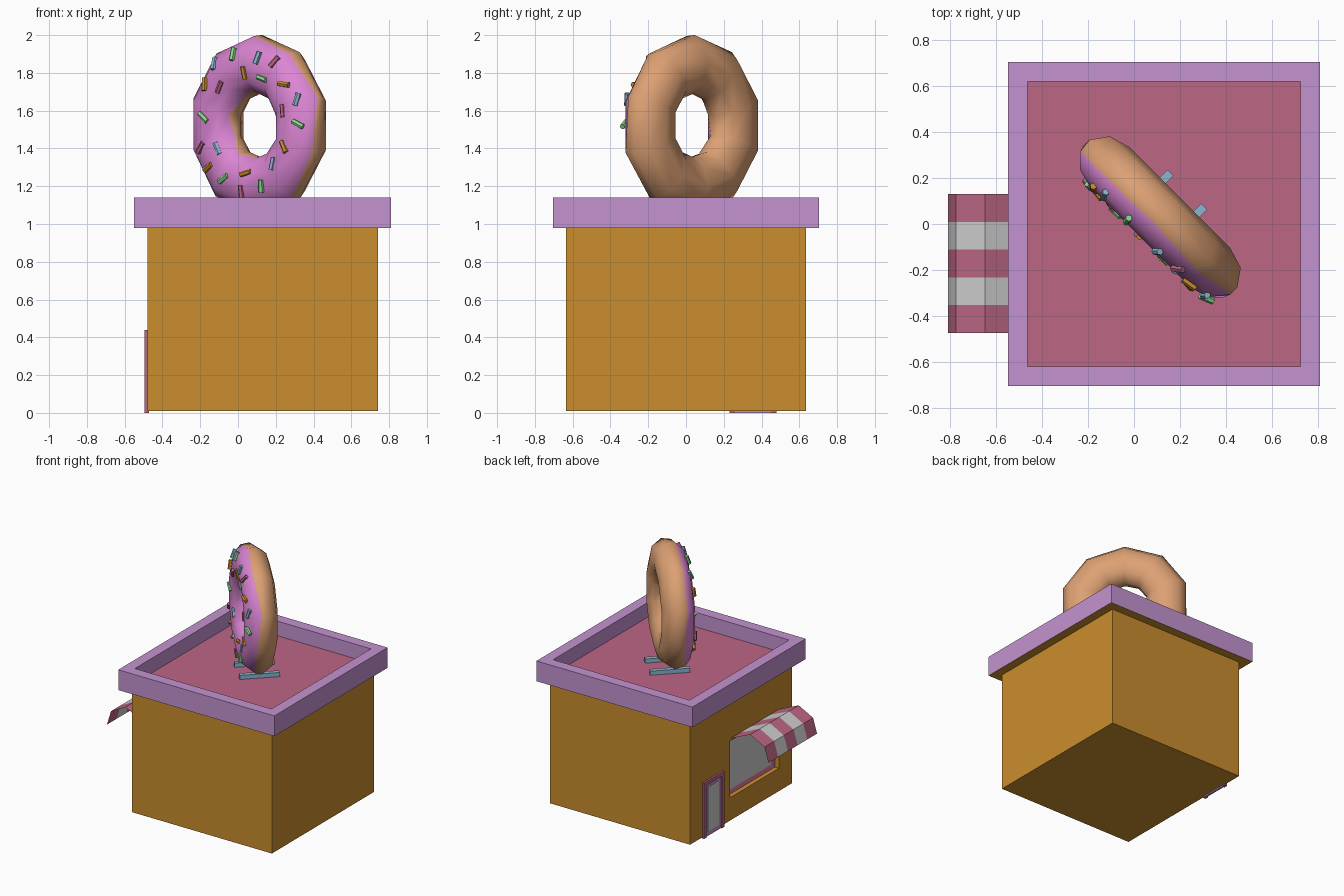
import bpy, bmesh, math
from mathutils import Vector, Matrix

if "Cube" in bpy.data.objects:
    bpy.data.objects.remove(bpy.data.objects["Cube"])


def material(name, *srgb):
    m = bpy.data.materials.new(name)
    m.diffuse_color = [((c / 255 + 0.055) / 1.055) ** 2.4 for c in srgb] + [1]
    m.use_nodes = True
    m.node_tree.nodes["Principled BSDF"].inputs["Base Color"].default_value = m.diffuse_color
    return m


WALL = material("caramel", 202, 141, 45)
TRIM = material("lilac", 196, 147, 208)
ROSE = material("rose", 188, 102, 132)
WHITE = material("off_white", 206, 206, 206)
ICING = material("pink_icing", 220, 134, 212)
DOUGH = material("dough", 220, 160, 115)
GREEN = material("mint_green", 135, 220, 138)
BLUE = material("pale_blue", 138, 182, 208)


def make(name, bm, mats, smooth=False, fix=True):
    if fix:
        bmesh.ops.recalc_face_normals(bm, faces=bm.faces[:])
    for f in bm.faces:
        f.smooth = smooth
    me = bpy.data.meshes.new(name)
    bm.to_mesh(me)
    bm.free()
    for m in mats:
        me.materials.append(m)
    ob = bpy.data.objects.new(name, me)
    bpy.context.collection.objects.link(ob)
    return ob


def cube_bm(lo, hi):
    bm = bmesh.new()
    bmesh.ops.create_cube(bm, size=1)
    for v in bm.verts:
        v.co = [(a + b) / 2 + c * (b - a) for a, b, c in zip(lo, hi, v.co)]
    return bm


def box(name, lo, hi, mat):
    return make(name, cube_bm(lo, hi), [mat])


# Walls with a recessed window on the -x side
bm = cube_bm((-0.48, -0.635, 0.01), (0.74, 0.635, 0.98))
for axis, pos in ((1, -0.47), (1, 0.135), (2, 0.19), (2, 0.635)):
    no = Vector([float(i == axis) for i in range(3)])
    bmesh.ops.bisect_plane(bm, geom=bm.verts[:] + bm.edges[:] + bm.faces[:],
                           plane_co=no * pos, plane_no=no)
bm.normal_update()
pane = [f for f in bm.faces if f.normal.x < -0.9
        and (f.calc_center_median() - Vector((-0.48, -0.17, 0.41))).length < 0.08]
pane = bmesh.ops.extrude_discrete_faces(bm, faces=pane)["faces"]
bmesh.ops.translate(bm, verts=pane[0].verts[:], vec=(0.035, 0, 0))
bm.normal_update()
frame = bmesh.ops.inset_individual(bm, faces=pane, thickness=0.04, depth=-0.01)["faces"]
for f in frame:
    f.material_index = 1
pane[0].material_index = 2
make("walls", bm, [WALL, ROSE, WHITE], fix=False)

# Roof rim: rectangular ring with caramel underside
bm = bmesh.new()
outer = [(-0.55, -0.705), (0.81, -0.705), (0.81, 0.705), (-0.55, 0.705)]
inner = [(-0.465, -0.62), (0.725, -0.62), (0.725, 0.62), (-0.465, 0.62)]
loops = [[bm.verts.new((x, y, z)) for x, y in ring]
         for ring, z in ((outer, 0.98), (outer, 1.14), (inner, 1.14), (inner, 0.98))]
for k in range(4):
    a, b = loops[k], loops[(k + 1) % 4]
    for i in range(4):
        j = (i + 1) % 4
        f = bm.faces.new((a[i], a[j], b[j], b[i]))
        f.material_index = 1 if k == 3 else 0
make("roof_rim", bm, [TRIM, WALL])
box("roof_floor", (-0.47, -0.625, 0.982), (0.73, 0.625, 1.025), ROSE)

# Door: frame, leaf and glass pane
box("door_frame_left", (-0.495, 0.45, 0), (-0.47, 0.48, 0.44), ROSE)
box("door_frame_right", (-0.495, 0.23, 0), (-0.47, 0.26, 0.44), ROSE)
box("door_frame_top", (-0.495, 0.26, 0.41), (-0.47, 0.45, 0.44), ROSE)
box("door_leaf", (-0.487, 0.26, 0), (-0.47, 0.45, 0.41), TRIM)
box("door_glass", (-0.489, 0.285, 0.035), (-0.483, 0.425, 0.385), WHITE)

# Striped sheet awning
profile = [(-0.48, 0.655), (-0.65, 0.73), (-0.775, 0.665), (-0.81, 0.55)]
bm = bmesh.new()
rows = [[bm.verts.new((x, -0.475 + 0.605 * i / 5, z)) for x, z in profile] for i in range(6)]
for i in range(5):
    for j in range(3):
        f = bm.faces.new((rows[i][j], rows[i + 1][j], rows[i + 1][j + 1], rows[i][j + 1]))
        f.material_index = i % 2
make("awning", bm, [ROSE, WHITE], fix=False)

# Donut frame: u along the ring's width, w up, n towards the back
R, RAD, DEP = 0.325, 0.156, 0.122
C = Vector((0.113, 0.03, 1.522))
S = math.sqrt(0.5)
U, N, Z = Vector((S, -S, 0)), Vector((S, S, 0)), Vector((0, 0, 1))


def place(u, w, n):
    return C + U * u + Z * w + N * n


# Donut: ten segments, icing edge wanders from segment to segment
SEG = 10
bm = bmesh.new()
rings = []
for i in range(SEG):
    a = 2 * math.pi * i / SEG
    d = 18 + 9 * math.sin(2.4 * i)
    e = 18 + 9 * math.cos(3.1 * i)
    phis = [-d, -55, -90, -125, -180 + e, 170, 130, 90, 50, 10]
    ring = []
    for p in map(math.radians, phis):
        rho = R + RAD * math.cos(p)
        ring.append(bm.verts.new(place(rho * math.sin(a), rho * math.cos(a), DEP * math.sin(p))))
    rings.append(ring)
for i in range(SEG):
    a, b = rings[i], rings[(i + 1) % SEG]
    for j in range(10):
        k = (j + 1) % 10
        f = bm.faces.new((a[j], b[j], b[k], a[k]))
        f.material_index = 1 if j < 4 else 0
make("donut", bm, [DOUGH, ICING], smooth=True)

# Sprinkles: front-view x, z, tilt in degrees
SPOTS = {
    "green": (GREEN, [(-.03, 1.90, 95), (.125, 1.77, 165), (-.185, 1.565, 140),
                      (.315, 1.53, 155), (-.08, 1.24, 30), (.12, 1.20, 88)]),
    "blue": (BLUE, [(-.13, 1.85, 105), (.10, 1.88, 75), (.31, 1.66, 75),
                    (-.11, 1.40, 120), (.18, 1.32, 80)]),
    "caramel": (WALL, [(.03, 1.80, 92), (.24, 1.74, 175), (-.18, 1.74, 98),
                       (.24, 1.41, 120), (-.16, 1.30, 30), (.04, 1.27, 15)]),
    "rose": (ROSE, [(.19, 1.86, 55), (-.10, 1.725, 60), (.235, 1.60, 95),
                    (-.20, 1.405, 50), (.015, 1.17, 90)]),
}
for colour, (mat, spots) in SPOTS.items():
    bm = bmesh.new()
    for x, z, tilt in spots:
        w, n = z - C.z, -DEP * 0.8
        for _ in range(12):
            u = (x - C.x) / S - n
            rho = math.hypot(u, w)
            q = max(-0.9, min(0.9, (rho - R) / RAD))
            n = 0.5 * n - 0.5 * DEP * math.sqrt(1 - q * q)
        rho2 = R + q * RAD
        u, w = u * rho2 / rho, w * rho2 / rho
        normal = ((U * u + Z * w) / rho2 * (q / RAD) + N * (n / DEP ** 2)).normalized()
        t = math.radians(tilt)
        along = U * math.cos(t) + Z * math.sin(t)
        along = (along - normal * along.dot(normal)).normalized()
        side = normal.cross(along)
        rot = Matrix((side, normal, along)).transposed().to_4x4()
        rot.translation = place(u, w, n) - normal * 0.002
        bmesh.ops.create_cone(bm, cap_ends=True, segments=6, radius1=0.015,
                              radius2=0.015, depth=0.068, matrix=rot)
    make("sprinkles_" + colour, bm, [mat])

# Two support bars under the donut
for side in (-1, 1):
    bm = bmesh.new()
    bmesh.ops.create_cube(bm, size=1)
    for v in bm.verts:
        p = C + U * (side * 0.104 + v.co.x * 0.036) + N * (0.025 + v.co.y * 0.29)
        v.co = (p.x, p.y, 1.04 + v.co.z * 0.035)
    make("support_bar", bm, [BLUE])
